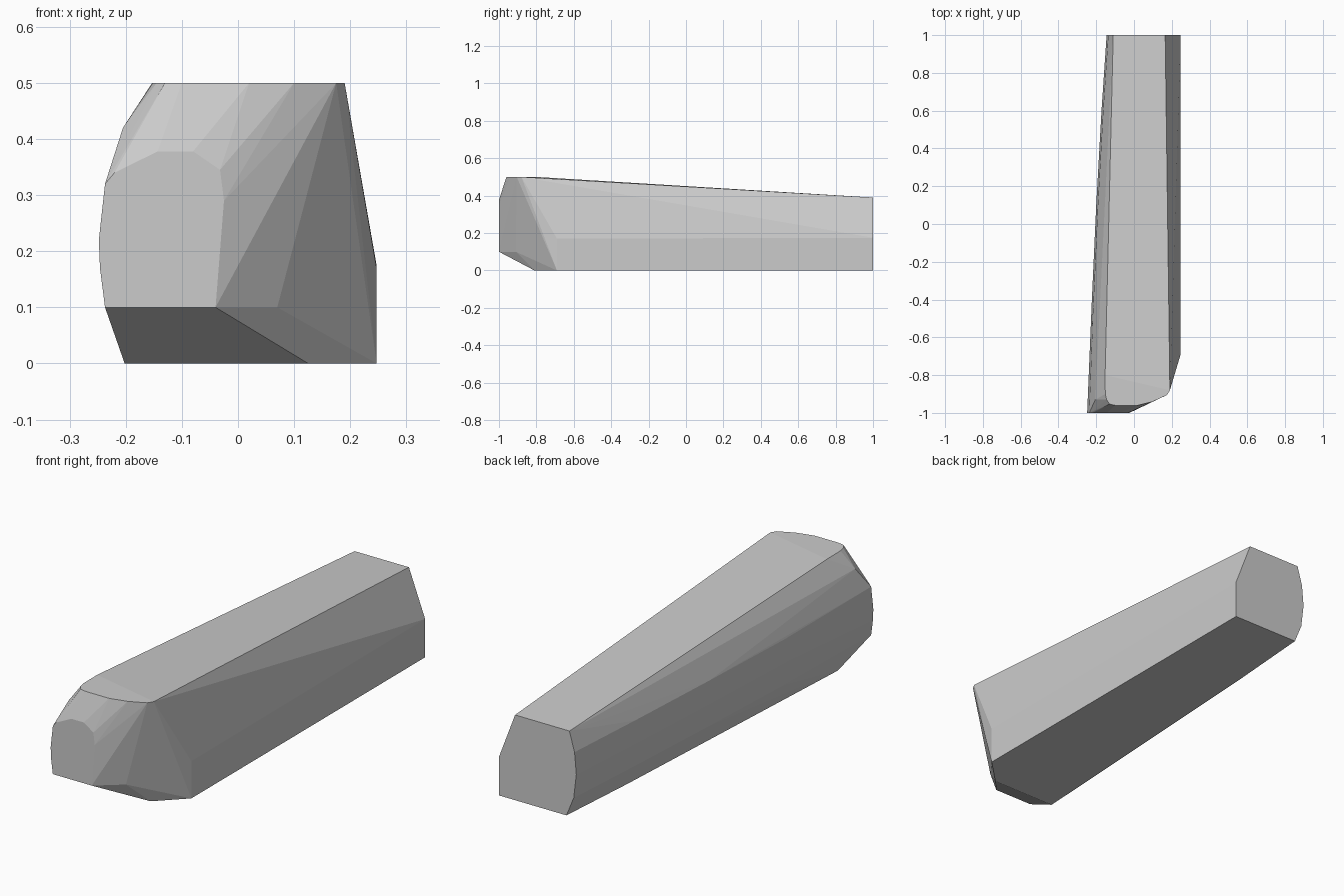
import bpy, bmesh

if "Cube" in bpy.data.objects:
    bpy.data.objects.remove(bpy.data.objects["Cube"])

points = []


def section(y, profile):
    """Add an (x, z) profile at depth y."""
    points.extend((x, y, z) for x, z in profile)


# Front end face
section(-1.0, [(-0.237, 0.10), (-0.04, 0.10), (-0.025, 0.29), (-0.032, 0.345),
               (-0.08, 0.378), (-0.143, 0.378), (-0.22, 0.34), (-0.237, 0.32),
               (-0.248, 0.22), (-0.246, 0.17)])

# Rounded outline of the upper nose
for x, y in [(-0.153, -0.80), (-0.152, -0.90), (-0.145, -0.93), (-0.13, -0.953),
             (-0.10, -0.96), (0.02, -0.96), (0.10, -0.94), (0.175, -0.905),
             (0.19, -0.88)]:
    points.append((x, y, 0.5))
points += [(-0.205, -0.93, 0.42), (0.07, -0.91, 0.10)]

# Bevelled bottom of the nose and lower right side
points += [(-0.202, -0.81, 0), (0.125, -0.81, 0),
           (0.247, -0.69, 0), (0.247, -0.69, 0.17)]

# Back end face
section(1.0, [(0.247, 0), (0.247, 0.175), (0.165, 0.39), (-0.11, 0.39),
              (-0.136, 0.30), (-0.145, 0.20), (-0.132, 0.09), (-0.095, 0)])

# Gently bowed left side
for y, dx in [(-0.4, -0.078), (0.1, -0.055), (0.6, -0.027)]:
    section(y, [(-0.098 + dx, 0), (-0.132 + dx, 0.09),
                (-0.145 + dx, 0.20), (-0.136 + dx, 0.30)])

# Wrap the sections in a faceted shell
bm = bmesh.new()
for p in points:
    bm.verts.new(p)
result = bmesh.ops.convex_hull(bm, input=bm.verts[:])
loose = [v for v in bm.verts if not v.link_faces]
bmesh.ops.delete(bm, geom=loose, context='VERTS')
bmesh.ops.dissolve_limit(bm, angle_limit=0.01, verts=bm.verts[:], edges=bm.edges[:])
bmesh.ops.recalc_face_normals(bm, faces=bm.faces[:])
mesh = bpy.data.meshes.new("tapered_block")
bm.to_mesh(mesh)
bm.free()
block = bpy.data.objects.new("tapered_block", mesh)
bpy.context.collection.objects.link(block)
